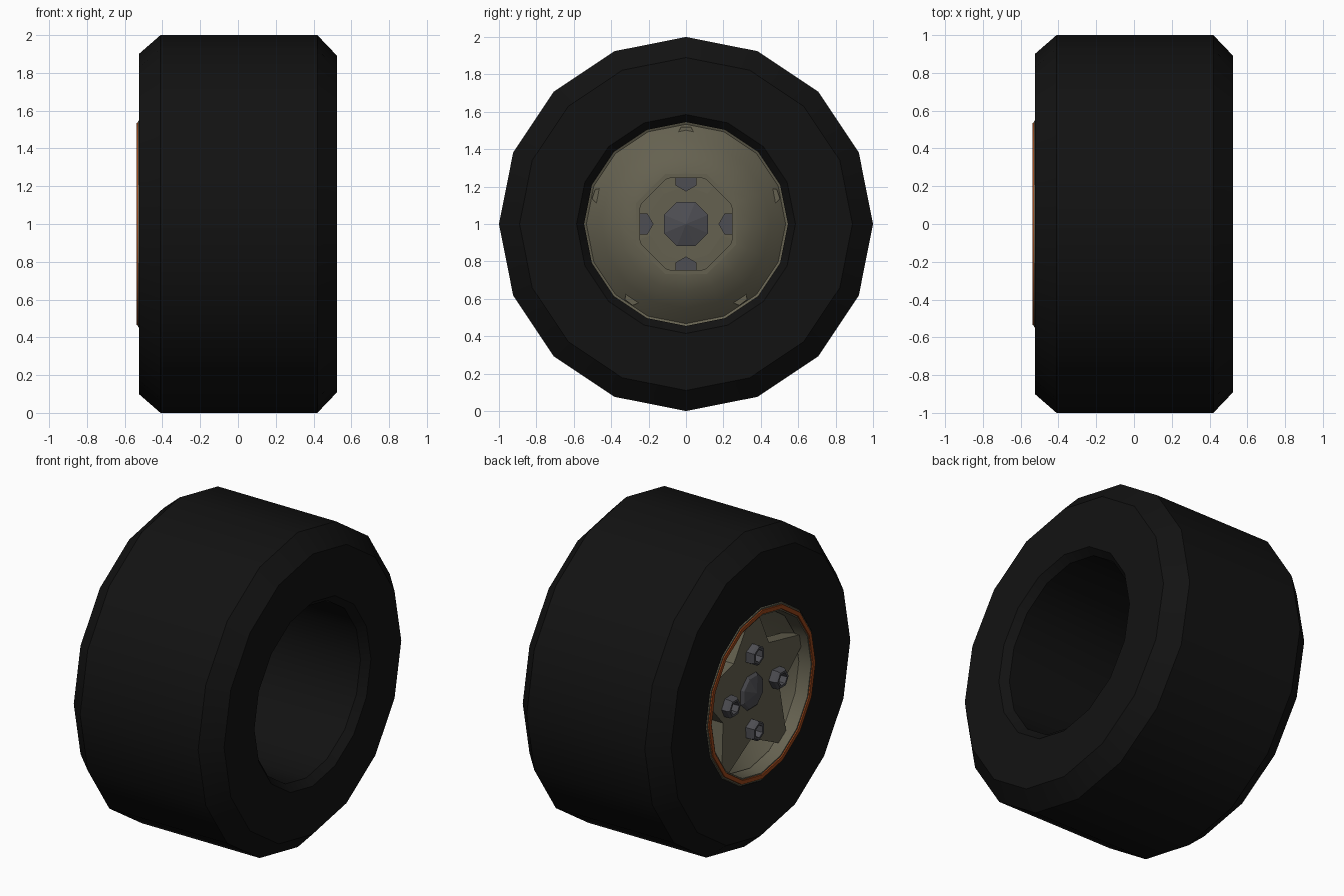
import bpy, bmesh
from math import sin, cos, pi, radians

if "Cube" in bpy.data.objects:
    bpy.data.objects.remove(bpy.data.objects["Cube"])


def material(name, rgb):
    m = bpy.data.materials.new(name)
    m.diffuse_color = (*rgb, 1)
    m.use_nodes = True
    m.node_tree.nodes["Principled BSDF"].inputs["Base Color"].default_value = m.diffuse_color
    return m


RUBBER = material("rubber", (0.006, 0.006, 0.006))
ALLOY = material("alloy", (0.13, 0.12, 0.08))
ORANGE = material("orange", (0.32, 0.06, 0.01))
STEEL = material("steel", (0.075, 0.075, 0.085))


def finish(bm, name, mat, smooth):
    bmesh.ops.remove_doubles(bm, verts=bm.verts, dist=1e-5)
    bmesh.ops.recalc_face_normals(bm, faces=bm.faces)
    me = bpy.data.meshes.new(name)
    bm.to_mesh(me)
    bm.free()
    ob = bpy.data.objects.new(name, me)
    bpy.context.collection.objects.link(ob)
    me.materials.append(mat)
    if smooth:
        bpy.ops.object.select_all(action='DESELECT')
        ob.select_set(True)
        bpy.context.view_layer.objects.active = ob
        bpy.ops.object.shade_smooth_by_angle(angle=radians(30))
    return ob


def lathe(name, profile, mat, sides=16, turn=0.0, centre=(0, 1), closed=True, smooth=True):
    """Revolve (x, radius) points around an axis parallel to x."""
    bm = bmesh.new()
    rings = []
    for x, r in profile:
        rings.append([bm.verts.new((x, centre[0] + r * cos(turn + 2 * pi * i / sides),
                                    centre[1] + r * sin(turn + 2 * pi * i / sides)))
                      for i in range(sides)])
    pairs = list(zip(rings, rings[1:]))
    if closed:
        pairs.append((rings[-1], rings[0]))
    for a, b in pairs:
        for i in range(sides):
            j = (i + 1) % sides
            bm.faces.new((a[i], a[j], b[j], b[i]))
    return finish(bm, name, mat, smooth)


# Tyre with chamfered shoulders
lathe("tyre", [(-0.525, 0.55), (-0.525, 0.9), (-0.41, 1), (0.42, 1), (0.525, 0.89),
               (0.525, 0.585), (0.48, 0.545), (-0.45, 0.545)], RUBBER)

# Rim lip and the orange stripe on it
lathe("rim_lip", [(-0.515, 0.555), (-0.53, 0.545), (-0.53, 0.5), (-0.45, 0.49), (-0.42, 0.55)], ALLOY)
lathe("rim_stripe", [(-0.52, 0.54), (-0.537, 0.535), (-0.537, 0.51), (-0.52, 0.505)], ORANGE)

# Dish bulging inwards behind the spokes
lathe("rim_dish", [(-0.44, 0.545), (-0.35, 0.45), (-0.29, 0.36), (-0.265, 0.28), (-0.265, 0.262),
                   (-0.285, 0.262), (-0.31, 0.35), (-0.37, 0.43), (-0.46, 0.51)], ALLOY)

# Eight-sided hub well, open to the inner side
lathe("hub_well", [(-0.262, 0.29), (-0.262, 0.265), (-0.39, 0.265), (-0.39, 0.29)],
      ALLOY, 8, pi / 8, smooth=False)

# Five-pointed spoke star with blunt tips
bm = bmesh.new()
outline = []
for k in range(5):
    a = pi / 2 + k * 2 * pi / 5
    outline += [(0.52, a - 0.05, 0.02), (0.52, a + 0.05, 0.02), (0.3, a + pi / 5, 0)]
layers = []
for x, grow in ((-0.46, 0), (-0.38, 0.02)):
    layers.append([bm.verts.new((x - dx, r * cos(a), 1 + r * sin(a))) for r, a, dx in outline])
n = len(outline)
for layer, x in zip(layers, (-0.46, -0.38)):
    mid = [bm.verts.new((x, 0.2 * cos(a), 1 + 0.2 * sin(a))) for r, a, dx in outline]
    for i in range(n):
        j = (i + 1) % n
        bm.faces.new((layer[i], layer[j], mid[j], mid[i]))
    bm.faces.new(mid)
for i in range(n):
    j = (i + 1) % n
    bm.faces.new((layers[0][i], layers[0][j], layers[1][j], layers[1][i]))
finish(bm, "spoke_star", ALLOY, False)

# Centre cap with a low cone on both sides
lathe("hub_cap", [(-0.50, 0.0001), (-0.475, 0.10), (-0.45, 0.127), (-0.35, 0.127), (-0.31, 0.0001)],
      STEEL, 8, pi / 8, closed=False, smooth=False)

# Four hexagonal wheel nuts with stud recesses, passing through the hub
for k in range(4):
    a = k * pi / 2
    lathe(f"wheel_nut_{k + 1}", [(-0.46, 0.0001), (-0.46, 0.035), (-0.515, 0.04), (-0.515, 0.055),
                                 (-0.50, 0.066), (-0.35, 0.066), (-0.35, 0.0001)],
          STEEL, 6, a, (0.24 * cos(a), 1 + 0.24 * sin(a)), closed=False, smooth=False)
